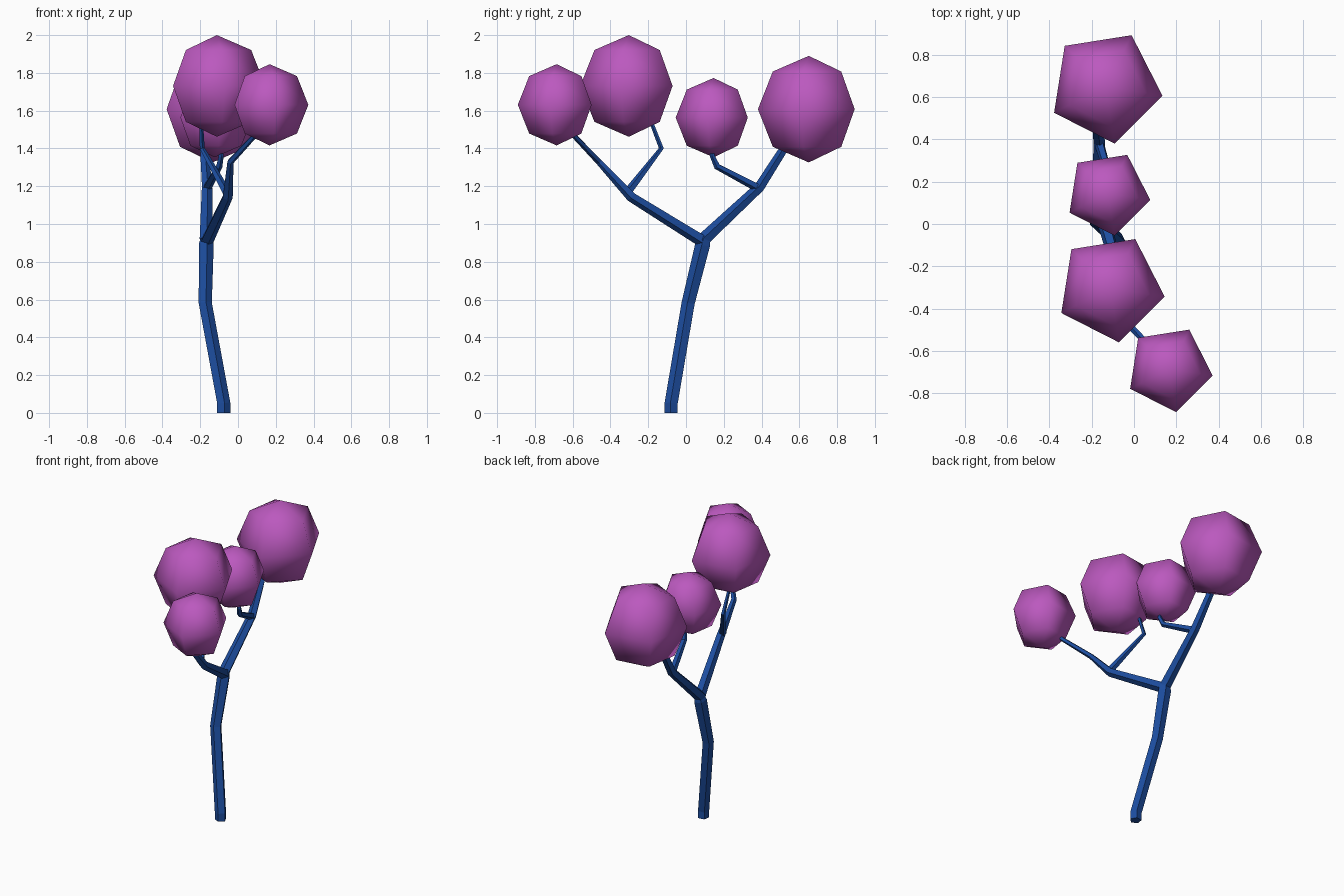
import bpy, bmesh, math
from mathutils import Vector, Matrix

if "Cube" in bpy.data.objects:
    bpy.data.objects.remove(bpy.data.objects["Cube"])

SIDES = 5


def material(name, rgb):
    m = bpy.data.materials.new(name)
    m.diffuse_color = (*rgb, 1)
    m.use_nodes = True
    m.node_tree.nodes["Principled BSDF"].inputs["Base Color"].default_value = m.diffuse_color
    return m


bark = material("blue_bark", (0.012, 0.075, 0.35))
leaf = material("purple_leaf", (0.50, 0.10, 0.52))


def add_object(name, bm, mat, smooth):
    bmesh.ops.recalc_face_normals(bm, faces=bm.faces)
    for f in bm.faces:
        f.smooth = smooth
    mesh = bpy.data.meshes.new(name)
    bm.to_mesh(mesh)
    bm.free()
    mesh.materials.append(mat)
    bpy.context.collection.objects.link(bpy.data.objects.new(name, mesh))


def limb(name, path):
    """Tapered five-sided tube through (x, y, z, radius) points."""
    pts = [Vector(p[:3]) for p in path]
    bm = bmesh.new()
    rings = []
    for i, p in enumerate(pts):
        before = (p - pts[i - 1]).normalized() if i else Vector()
        after = (pts[i + 1] - p).normalized() if i + 1 < len(pts) else Vector()
        q = Vector((0, 0, 1)).rotation_difference(before + after)
        ring = []
        for k in range(SIDES):
            a = math.radians(-9 + 72 * k)
            v = q @ Vector((math.cos(a), math.sin(a), 0)) * path[i][3]
            ring.append(bm.verts.new(p + v))
        rings.append(ring)
    for a, b in zip(rings, rings[1:]):
        for k in range(SIDES):
            n = (k + 1) % SIDES
            bm.faces.new((a[k], a[n], b[n], b[k]))
    bm.faces.new(rings[0])
    bm.faces.new(rings[-1])
    add_object(name, bm, bark, False)


def crown(name, centre, radius):
    """Five-segment, four-ring smooth ball of foliage."""
    bm = bmesh.new()
    bmesh.ops.create_uvsphere(bm, u_segments=SIDES, v_segments=4, radius=radius)
    # put one equator corner at -9 degrees, whatever the default start
    v = max(bm.verts, key=lambda w: w.co.xy.length)
    turn = math.radians(-9) - math.atan2(v.co.y, v.co.x)
    bm.transform(Matrix.Translation(centre) @ Matrix.Rotation(turn, 4, 'Z')
                 @ Matrix.Diagonal((0.967, 0.967, 1, 1)))
    add_object(name, bm, leaf, True)


# trunk
limb("trunk", [(-.077, -.077, 0, .037), (-.077, -.077, .05, .037),
               (-.175, .013, .58, .037), (-.17, .09, .89, .042),
               (-.165, .10, .935, .03)])

# front main limb and its twig
limb("front_branch", [(-.165, .09, .91, .035), (-.055, -.29, 1.145, .028),
                      (-.04, -.46, 1.33, .018), (.085, -.59, 1.465, .014),
                      (.12, -.63, 1.53, .012)])
limb("front_twig", [(-.06, -.31, 1.165, .024), (-.19, -.13, 1.40, .014),
                    (-.195, -.18, 1.53, .011), (-.17, -.22, 1.62, .010)])

# rear main limb and its twig
limb("rear_branch", [(-.17, .085, .91, .037), (-.165, .39, 1.195, .029),
                     (-.18, .52, 1.40, .024), (-.165, .57, 1.48, .020)])
limb("rear_twig", [(-.165, .385, 1.19, .024), (-.10, .165, 1.305, .018),
                   (-.09, .14, 1.36, .014), (-.10, .14, 1.43, .012)])

# foliage balls
for name, centre, radius in (
        ("rear_crown", (-.135, .65, 1.608), .282),
        ("rear_small_crown", (-.124, .146, 1.563), .210),
        ("front_large_crown", (-.112, -.303, 1.731), .269),
        ("front_small_crown", (.167, -.685, 1.631), .215)):
    crown(name, centre, radius)
